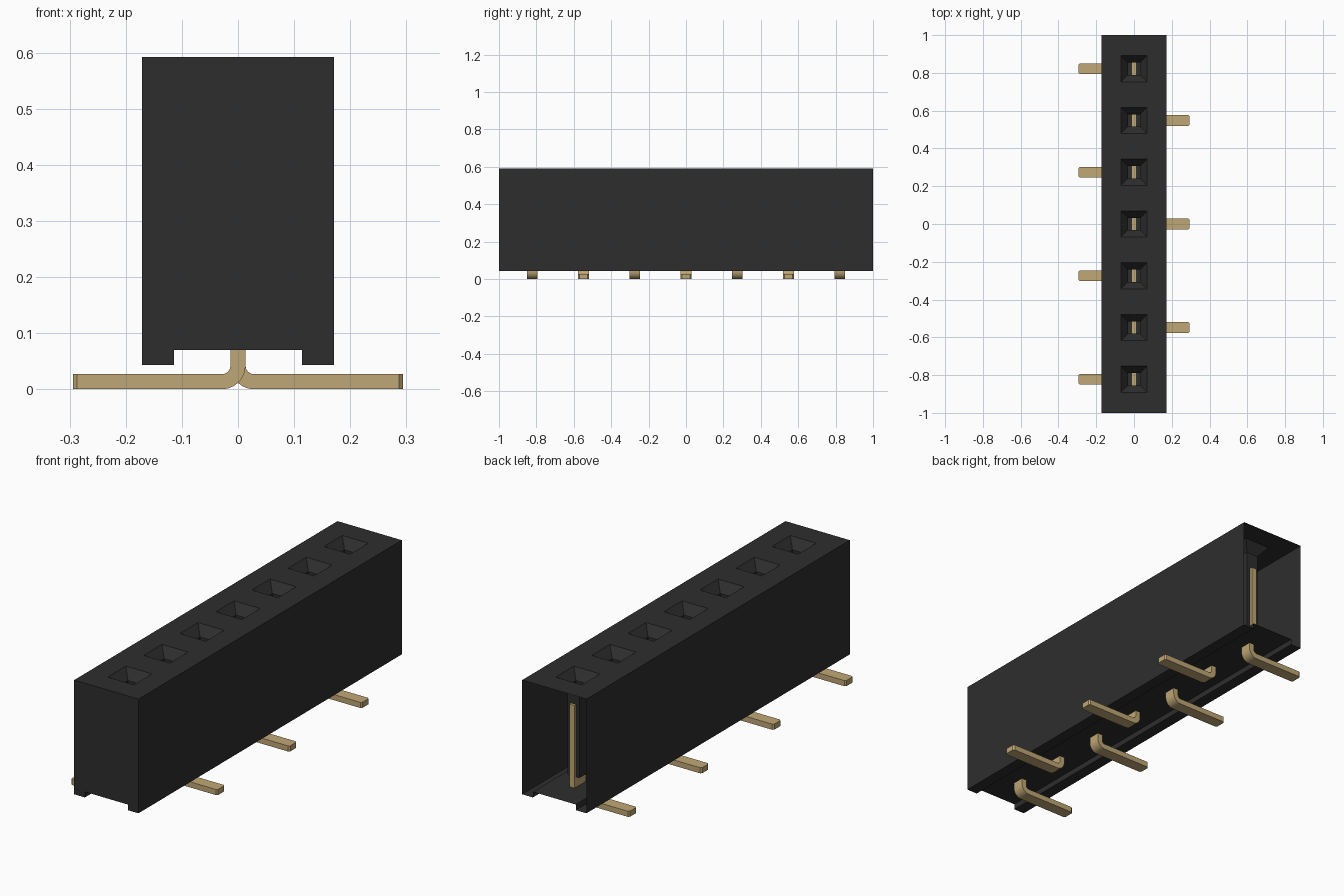
import bpy, bmesh, math

cube = bpy.data.objects.get("Cube")
if cube:
    bpy.data.objects.remove(cube, do_unlink=True)


def material(name, rgb):
    m = bpy.data.materials.new(name)
    m.use_nodes = True
    m.diffuse_color = (*rgb, 1)
    m.node_tree.nodes["Principled BSDF"].inputs["Base Color"].default_value = (*rgb, 1)
    return m


black = material("black_plastic", (0.027, 0.027, 0.027))
gold = material("gold_metal", (0.53, 0.39, 0.18))


def finish(bm, name, mat):
    bmesh.ops.recalc_face_normals(bm, faces=bm.faces[:])
    mesh = bpy.data.meshes.new(name)
    bm.to_mesh(mesh)
    bm.free()
    mesh.materials.append(mat)
    obj = bpy.data.objects.new(name, mesh)
    bpy.context.collection.objects.link(obj)
    return obj


PITCH = 0.274
HOLES = [PITCH * i for i in range(-3, 4)]
W, TOP, FOOT, FLOOR = 0.171, 0.592, 0.043, 0.07
MOUTH, SHAFT = 0.069, 0.032

# Housing: hollow channel profile, closed in front and open at the back
profile = [(-W, TOP), (-W, FOOT), (-0.114, FOOT), (-0.114, FLOOR),
           (0.114, FLOOR), (0.114, FOOT), (W, FOOT), (W, TOP),
           (MOUTH, TOP), (-MOUTH, TOP)]
stations = [-1] + [y + s * MOUTH for y in HOLES for s in (-1, 1)] + [1]
bm = bmesh.new()
rows = [[bm.verts.new((x, y, z)) for x, z in profile] for y in stations]
bm.faces.new(rows[0])
n = len(profile)
for i, (a, b) in enumerate(zip(rows, rows[1:])):
    for j in range(n):
        k = (j + 1) % n
        if j == 8 and i % 2:
            # Socket: tapered mouth, then a straight square shaft
            y = HOLES[i // 2]
            ring = [a[j], a[k], b[k], b[j]]
            for z in (0.547, 0.12):
                low = [bm.verts.new((sx * SHAFT, y + sy * SHAFT, z))
                       for sx, sy in ((1, -1), (-1, -1), (-1, 1), (1, 1))]
                for q in range(4):
                    r = (q + 1) % 4
                    bm.faces.new((ring[q], ring[r], low[r], low[q]))
                ring = low
            bm.faces.new(ring)
        else:
            bm.faces.new((a[j], a[k], b[k], b[j]))
finish(bm, "housing", black)


# Pins: bent lead under the housing and a wider contact blade inside it
T, R, HALF = 0.0135, 0.015, 0.029


def arc(radius, steps=6):
    return [(T + R - radius * math.cos(a), 2 * T + R - radius * math.sin(a))
            for a in (math.pi / 2 * i / steps for i in range(steps + 1))]


def make_lead(name, y, side):
    tip = 0.294
    outline = ([(-T, 0.09)] + arc(R + 2 * T) + [(tip, 0), (tip, 2 * T)]
               + arc(R)[::-1] + [(T, 0.09)])
    bm = bmesh.new()
    face = bm.faces.new([bm.verts.new((side * x, y - HALF, z)) for x, z in outline])
    out = bmesh.ops.extrude_face_region(bm, geom=[face])
    bmesh.ops.translate(bm, vec=(0, 2 * HALF, 0),
                        verts=[v for v in out["geom"] if isinstance(v, bmesh.types.BMVert)])
    corners = [e for e in bm.edges
               if all(abs(abs(v.co.x) - tip) < 1e-4 for v in e.verts)
               and abs(e.verts[0].co.y - e.verts[1].co.y) < 1e-4]
    bmesh.ops.bevel(bm, geom=corners, offset=0.007, segments=1, affect='EDGES')
    obj = finish(bm, name, gold)
    bpy.context.view_layer.objects.active = obj
    bpy.ops.object.select_all(action='DESELECT')
    obj.select_set(True)
    bpy.ops.object.shade_smooth_by_angle(angle=math.radians(30))


def make_contact(name, y):
    bm = bmesh.new()
    bmesh.ops.create_cube(bm, size=1)
    low, high = FLOOR + 0.001, 0.468
    for v in bm.verts:
        v.co = (v.co.x * 2 * T, y + v.co.y * 0.09, low + (v.co.z + 0.5) * (high - low))
    finish(bm, name, gold)


for i, y in enumerate(HOLES):
    make_lead(f"lead_{i + 1}", y, 1 if i % 2 else -1)
    make_contact(f"contact_{i + 1}", y)
